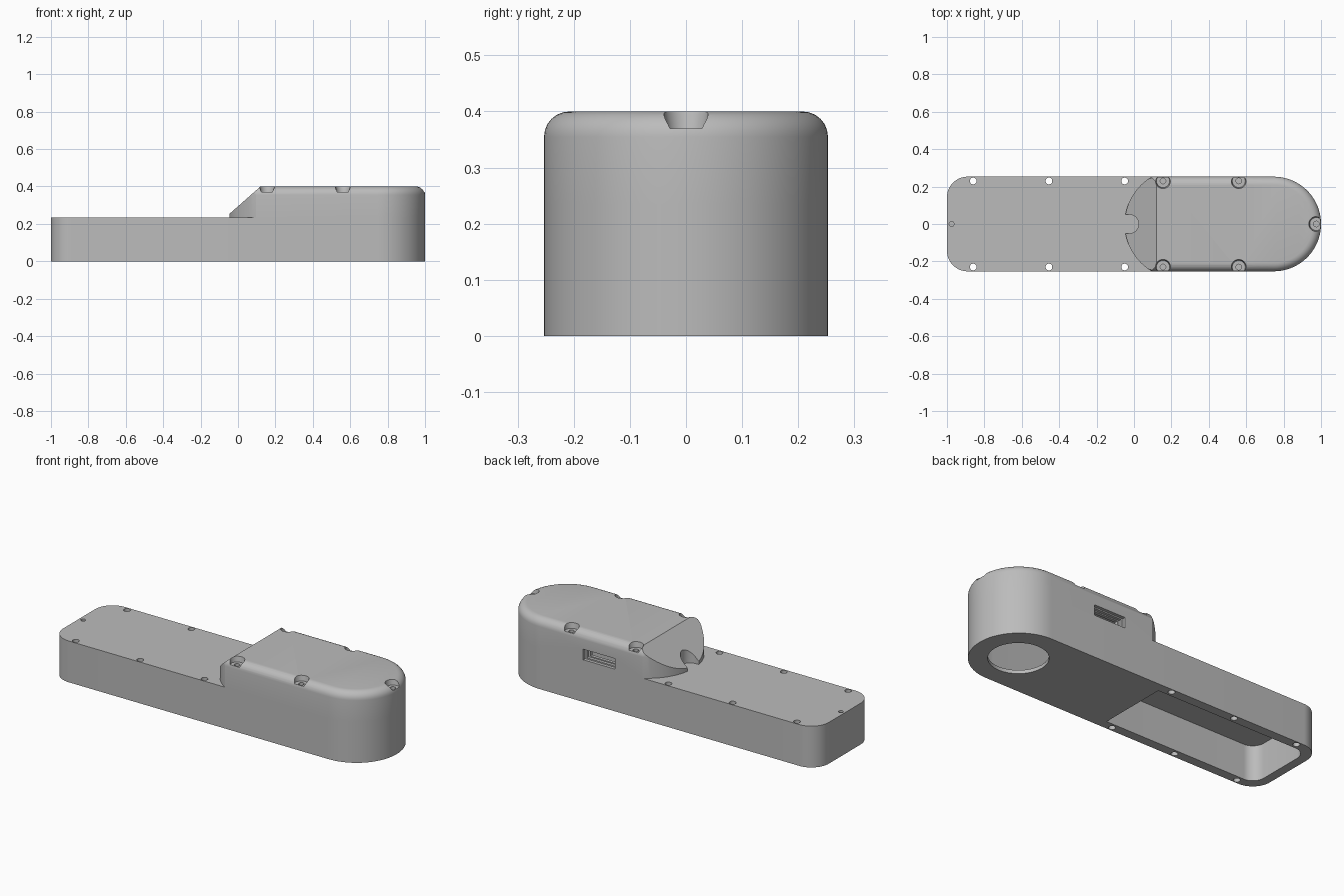
import bpy, bmesh, math
from mathutils import Matrix

if "Cube" in bpy.data.objects:
    bpy.data.objects.remove(bpy.data.objects["Cube"])

grey = bpy.data.materials.new("plain_grey")
grey.use_nodes = True
GREY = (0.5, 0.5, 0.5, 1)
grey.diffuse_color = GREY
grey.node_tree.nodes["Principled BSDF"].inputs["Base Color"].default_value = GREY

HALF = 0.253          # half width of the case
SEAM = 0.235          # top of the base
TOP = 0.4
END = 1 - HALF        # centre of the round end


def arc(cx, cy, r, a0, a1, n=16):
    return [(cx + r * math.cos(math.radians(a0 + (a1 - a0) * i / n)),
             cy + r * math.sin(math.radians(a0 + (a1 - a0) * i / n)))
            for i in range(n + 1)]


def prism(name, outline, z0, z1, fillet=0, taper=1):
    """Extrude an outline upwards, with an optional rounded top rim."""
    bm = bmesh.new()
    face = bm.faces.new([bm.verts.new((x, y, z0)) for x, y in outline])
    out = bmesh.ops.extrude_face_region(bm, geom=[face])["geom"]
    top = [v for v in out if isinstance(v, bmesh.types.BMVert)]
    mid = sum((v.co.xy for v in top), top[0].co.xy * 0) / len(top)
    for v in top:
        v.co.xy = mid + (v.co.xy - mid) * taper
        v.co.z = z1
    bmesh.ops.recalc_face_normals(bm, faces=bm.faces[:])
    if fillet:
        rim = [e for e in bm.edges if all(v.co.z > z1 - 1e-5 for v in e.verts)]
        bmesh.ops.bevel(bm, geom=rim, offset=fillet, segments=6,
                        profile=0.5, affect='EDGES')
    mesh = bpy.data.meshes.new(name)
    bm.to_mesh(mesh)
    bm.free()
    ob = bpy.data.objects.new(name, mesh)
    bpy.context.collection.objects.link(ob)
    mesh.materials.append(grey)
    return ob


def drill(x, y, r, z0, z1, taper=1):
    return prism("drill", arc(x, y, r, 0, 348.75, 31), z0, z1, taper=taper)


def box(x0, x1, y0, y1, z0, z1):
    return prism("box", [(x0, y0), (x1, y0), (x1, y1), (x0, y1)], z0, z1)


def cut(ob, cutters):
    for c in cutters:
        c.hide_render = True
        mod = ob.modifiers.new("cut", 'BOOLEAN')
        mod.operation, mod.solver, mod.object = 'DIFFERENCE', 'EXACT', c
        with bpy.context.temp_override(object=ob, active_object=ob):
            bpy.ops.object.modifier_apply(modifier=mod.name)
        bpy.data.objects.remove(c)


def room(z0, z1):
    """Hollow inside the round end."""
    return prism("room", arc(END, 0, 0.2, -90, 90, 32) + [(0.1, 0.2), (0.1, -0.2)], z0, z1)


# Long flat base with one semicircular end
base = prism("base", arc(END, 0, HALF, -90, 90, 40)
             + arc(-0.89, HALF - 0.11, 0.11, 90, 180)
             + arc(-0.89, 0.11 - HALF, 0.11, 180, 270), 0, SEAM)
bay = prism("bay", [(0.01, -0.2), (0.01, 0.2)]
            + arc(-0.88, 0.13, 0.07, 90, 180, 10)
            + arc(-0.88, -0.13, 0.07, 180, 270, 10), -0.1, 0.2)
holes = [drill(x, s * 0.23, 0.018, -0.1, 0.3)
         for x in (-0.86, -0.455, -0.05) for s in (-1, 1)]
cut(base, [bay, room(0.02, 0.3), drill(0.75, 0, 0.153, -0.1, 0.1),
           drill(-0.975, 0, 0.013, 0.15, 0.3)] + holes)

# Raised cap with a curved, sloping nose
R = 0.293
nose = math.degrees(math.asin(HALF / R))
cap = prism("cap", arc(END, 0, HALF, -90, 90, 40)
            + arc(R - 0.05, 0, R, 180 - nose, 180 + nose, 32), SEAM, TOP, fillet=0.045)
slope = prism("slope", [(-0.22, 0.1), (-0.05, 0.25), (0.12, TOP), (0.233, 0.5), (-0.22, 0.5)], -0.4, 0.4)
slope.data.transform(Matrix.Rotation(math.pi / 2, 4, 'X'))
notch = prism("notch", [(-0.1, -0.05)] + arc(-0.025, 0, 0.05, -90, 90)
              + [(-0.1, 0.05)], 0.2, 0.5)
cutters = [slope, notch, room(0.2, 0.35)]

# Screw recesses around the cap rim
for x, y in ((0.155, 0.23), (0.155, -0.23), (0.56, 0.23), (0.56, -0.23), (0.975, 0)):
    cutters += [drill(x, y, 0.035, 0.37, 0.403, taper=1.17),
                drill(x, y, 0.015, 0.28, 0.39)]

# Stepped port in the back wall
cutters += [box(0.27, 0.47, 0.235, 0.3, 0.24, 0.30),
            box(0.28, 0.46, 0.218, 0.3, 0.247, 0.293),
            box(0.29, 0.45, 0.18, 0.3, 0.253, 0.287)]
cut(cap, cutters)

# Smooth the curved walls and keep the hard edges
for ob in (base, cap):
    bpy.ops.object.select_all(action='DESELECT')
    ob.select_set(True)
    bpy.context.view_layer.objects.active = ob
    bpy.ops.object.shade_smooth_by_angle(angle=math.radians(30))
